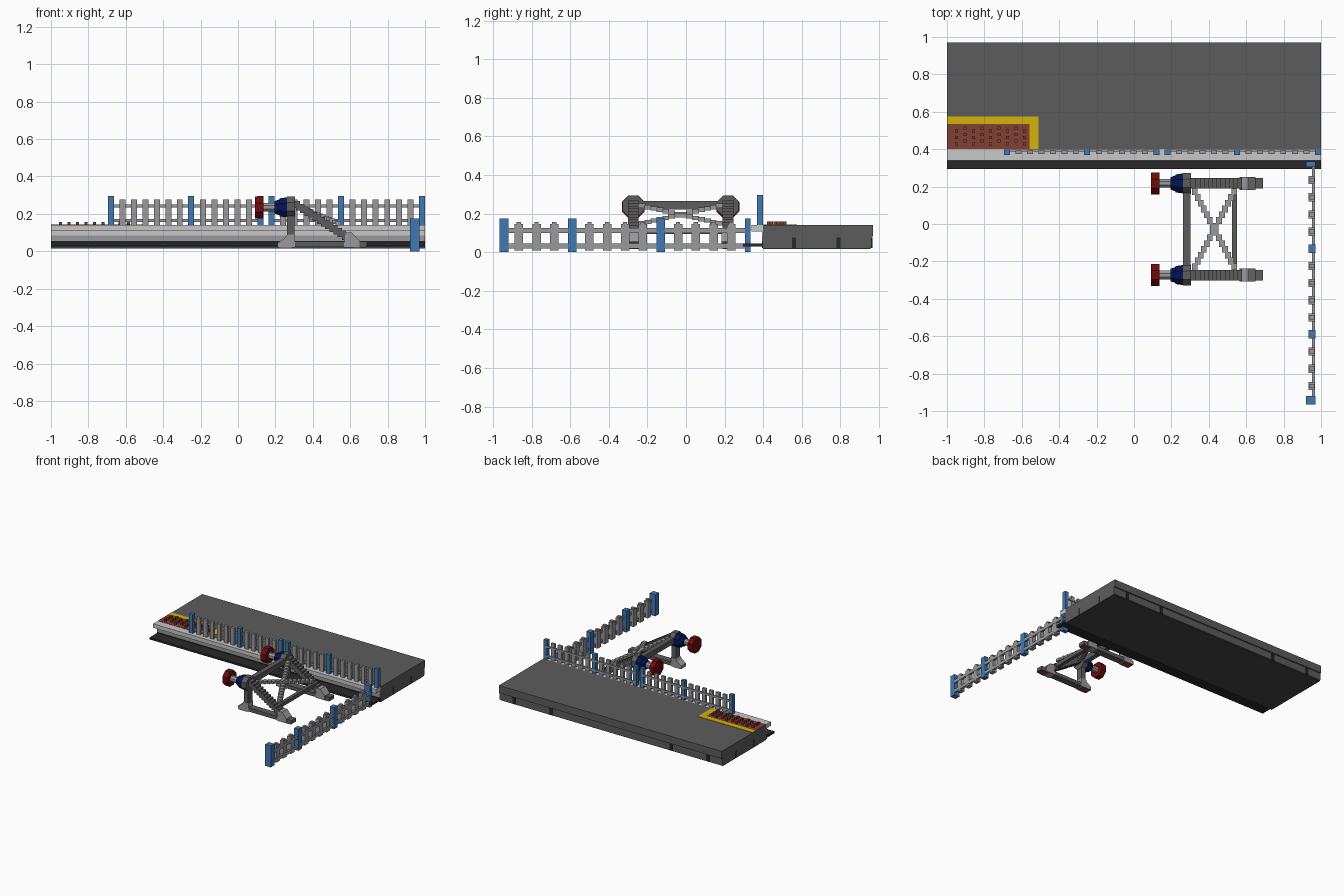
import bpy, bmesh, math
from mathutils import Matrix, Vector

if "Cube" in bpy.data.objects:
    bpy.data.objects.remove(bpy.data.objects["Cube"])


def material(name, r, g, b):
    m = bpy.data.materials.new(name)
    m.use_nodes = True
    m.diffuse_color = (r, g, b, 1)
    bsdf = next(n for n in m.node_tree.nodes if n.type == 'BSDF_PRINCIPLED')
    bsdf.inputs["Base Color"].default_value = (r, g, b, 1)
    bsdf.inputs["Roughness"].default_value = 0.8
    return m


ASPHALT = material("dark grey", 0.108, 0.108, 0.111)
STONE = material("light grey", 0.58, 0.58, 0.58)
STEEL = material("mid grey", 0.32, 0.32, 0.34)
BLACK = material("near black", 0.022, 0.022, 0.022)
CHARCOAL = material("charcoal", 0.06, 0.06, 0.06)
BLUE = material("post blue", 0.05, 0.19, 0.45)
NAVY = material("navy", 0.001, 0.007, 0.085)
RED = material("buffer red", 0.16, 0.003, 0.003)
YELLOW = material("warning yellow", 0.66, 0.45, 0.002)
BROWN = material("tile brown", 0.22, 0.05, 0.033)


def finish(name, bm, mat):
    bmesh.ops.recalc_face_normals(bm, faces=bm.faces)
    me = bpy.data.meshes.new(name)
    bm.to_mesh(me)
    bm.free()
    me.materials.append(mat)
    ob = bpy.data.objects.new(name, me)
    bpy.context.scene.collection.objects.link(ob)
    return ob


def boxes(name, mat, items):
    """One object from boxes given as (x0, x1, y0, y1, z0, z1)."""
    bm = bmesh.new()
    for x0, x1, y0, y1, z0, z1 in items:
        mid = Matrix.Translation(((x0 + x1) / 2, (y0 + y1) / 2, (z0 + z1) / 2))
        size = Matrix.Diagonal((x1 - x0, y1 - y0, z1 - z0, 1))
        bmesh.ops.create_cube(bm, size=1, matrix=mid @ size)
    return finish(name, bm, mat)


def steps(a, b, n, size):
    """Stair-like row of boxes from point a to point b."""
    a, b, h = Vector(a), Vector(b), Vector(size) / 2
    out = []
    for i in range(n):
        p = a.lerp(b, i / (n - 1))
        out.append((p.x - h.x, p.x + h.x, p.y - h.y, p.y + h.y, p.z - h.z, p.z + h.z))
    return out


def drum(name, mat, x0, x1, r0, r1, y, z, sides=8):
    """Faceted cylinder or cone lying along x."""
    bm = bmesh.new()
    turn = Matrix.Rotation(math.pi / 2, 4, 'Y') @ Matrix.Rotation(math.pi / sides, 4, 'Z')
    bmesh.ops.create_cone(bm, cap_ends=True, segments=sides, radius1=r0, radius2=r1,
                          depth=x1 - x0, matrix=Matrix.Translation(((x0 + x1) / 2, y, z)) @ turn)
    return finish(name, bm, mat)


def prism(name, mat, outline, y0, y1):
    """Extrude an x-z outline along y."""
    bm = bmesh.new()
    face = bm.faces.new([bm.verts.new((x, y0, z)) for x, z in outline])
    ext = bmesh.ops.extrude_face_region(bm, geom=[face])
    bmesh.ops.translate(bm, vec=(0, y1 - y0, 0),
                        verts=[v for v in ext["geom"] if isinstance(v, bmesh.types.BMVert)])
    return finish(name, bm, mat)


# Platform slab, edging and ledge
boxes("platform_slab", ASPHALT, [(-1, 1, 0.40, 0.97, 0.08, 0.14), (-1, 1, 0.40, 0.96, 0.022, 0.08)])
boxes("platform_underside", CHARCOAL, [(-1, 1, 0.40, 0.955, 0.016, 0.022)])
boxes("platform_edge", STONE, [(-1, 1, 0.34, 0.40, 0.108, 0.14)])
boxes("platform_front_wall_upper", STONE, [(-1, 1, 0.393, 0.40, 0.085, 0.108)])
boxes("platform_front_wall_lower", STEEL, [(-1, 1, 0.393, 0.40, 0.055, 0.085)])
boxes("platform_front_wall_foot", BLACK, [(-1, 1, 0.393, 0.40, 0.022, 0.055)])
boxes("track_side_ledge", BLACK, [(-1, 1, 0.295, 0.40, 0.03, 0.046)])

# Dark slots in the back and end walls
slots = [(x - 0.012, x + 0.012, 0.958, 0.966, 0.022, 0.075) for x in (-0.87, -0.54, 0.54, 0.87)]
slots += [(s - 0.003, s + 0.003, y - 0.01, y + 0.01, 0.022, 0.075)
          for s in (-0.998, 0.998) for y in (0.56, 0.79)]
boxes("wall_slots", BLACK, slots)

# Tactile paving: yellow border, brown tile and staggered studs
boxes("paving_border", YELLOW, [(-1, -0.56, 0.535, 0.575, 0.138, 0.143),
                                (-0.56, -0.51, 0.40, 0.575, 0.138, 0.143)])
boxes("paving_tile", BROWN, [(-1, -0.56, 0.40, 0.535, 0.138, 0.142)])
studs = []
for i in range(9):
    x = -0.95 + i * 0.0455
    for j in range(3):
        y = 0.428 + j * 0.034 + (0.016 if i % 2 else 0)
        studs.append((x - 0.008, x + 0.008, y - 0.008, y + 0.008, 0.14, 0.158))
boxes("paving_studs", BROWN, studs)

# Platform fence: two runs with posts, pickets and rails
runs = [[(-0.68, 6), (-0.25, 5), (0.12, 0)], [(0.18, 5), (0.55, 6), (0.984, 0)]]
posts, pickets, rails = [], [], []
for run in runs:
    posts += [(x - 0.016, x + 0.016, 0.368, 0.398, 0.14, 0.295) for x, n in run]
    rails += [(run[0][0], run[-1][0], 0.387, 0.399, z, z + 0.016) for z in (0.157, 0.233)]
    for (x0, n), (x1, _) in zip(run, run[1:]):
        for k in range(1, n + 1):
            x = x0 + (x1 - x0) * k / (n + 1)
            pickets.append((x - 0.016, x + 0.016, 0.373, 0.393, 0.14, 0.278))
boxes("platform_fence_posts", BLUE, posts)
boxes("platform_fence_pickets", STEEL, pickets)
boxes("platform_fence_rails", STEEL, rails)

# Ground fence running forward, with small picket tips
boxes("ground_fence_end_posts", BLUE, [(0.92, 0.97, -0.965, -0.92, 0, 0.175),
                                       (0.92, 0.97, 0.305, 0.335, 0, 0.175)])
boxes("ground_fence_middle_posts", BLUE, [(0.932, 0.97, y - 0.022, y + 0.022, 0, 0.175)
                                          for y in (-0.59, -0.132)])
pickets = []
for y1, n in ((-0.59, 3), (-0.132, 4), (0.327, 4)):
    for k in range(1, n + 1):
        y = y1 - k * 0.092
        pickets.append((0.934, 0.967, y - 0.022, y + 0.022, 0.008, 0.145))
        pickets.append((0.937, 0.964, y - 0.011, y + 0.011, 0.145, 0.156))
boxes("ground_fence_pickets", STEEL, pickets)
boxes("ground_fence_rails", STEEL, [(0.953, 0.969, -0.942, 0.32, z, z + 0.026) for z in (0.02, 0.1)])

# Buffer stop: the same frame on both sides
for side, y in (("left", 0.217), ("right", -0.273)):
    w0, w1 = y - 0.028, y + 0.028
    boxes(side + "_upright", ASPHALT, [(0.263, 0.302, w0, w1, 0.03, 0.28)])
    boxes(side + "_strut", ASPHALT, steps((0.31, y, 0.25), (0.60, y, 0.065), 14, (0.045, 0.056, 0.036)))
    boxes(side + "_runner", ASPHALT, [(0.29, 0.69, w0, w1, 0.022, 0.052)])
    prism(side + "_upright_base", STEEL, [(0.212, 0.02), (0.305, 0.02), (0.305, 0.09),
                                          (0.262, 0.09), (0.25, 0.07), (0.212, 0.045)], w0 - 0.003, w1 + 0.003)
    prism(side + "_strut_foot", STEEL, [(0.565, 0.02), (0.65, 0.02), (0.65, 0.055),
                                        (0.61, 0.1), (0.575, 0.1)], y - 0.034, y + 0.034)
    boxes(side + "_sole_pads", BROWN, [(0.22, 0.29, w0, w1, 0.016, 0.02), (0.62, 0.685, w0, w1, 0.018, 0.022)])
    drum(side + "_mount_plate", ASPHALT, 0.262, 0.304, 0.06, 0.06, y, 0.238)
    drum(side + "_buffer_housing", NAVY, 0.222, 0.263, 0.052, 0.058, y, 0.235)
    drum(side + "_buffer_collar", NAVY, 0.195, 0.222, 0.036, 0.046, y, 0.235)
    drum(side + "_buffer_shaft", STEEL, 0.13, 0.2, 0.025, 0.025, y, 0.235)
    drum(side + "_buffer_head", RED, 0.092, 0.136, 0.064, 0.064, y, 0.235)

# Beams and crossed braces between the two sides
boxes("buffer_crossbeam", ASPHALT, [(0.263, 0.302, -0.273, 0.217, 0.222, 0.266)])
boxes("lower_crossbar", ASPHALT, [(0.524, 0.552, -0.25, 0.195, 0.095, 0.125)])
for name, s in (("brace_a", 1), ("brace_b", -1)):
    boxes(name, STEEL, steps((0.325, -0.028 + s * 0.2, 0.24), (0.535, -0.028 - s * 0.2, 0.15),
                             14, (0.03, 0.036, 0.022)))
